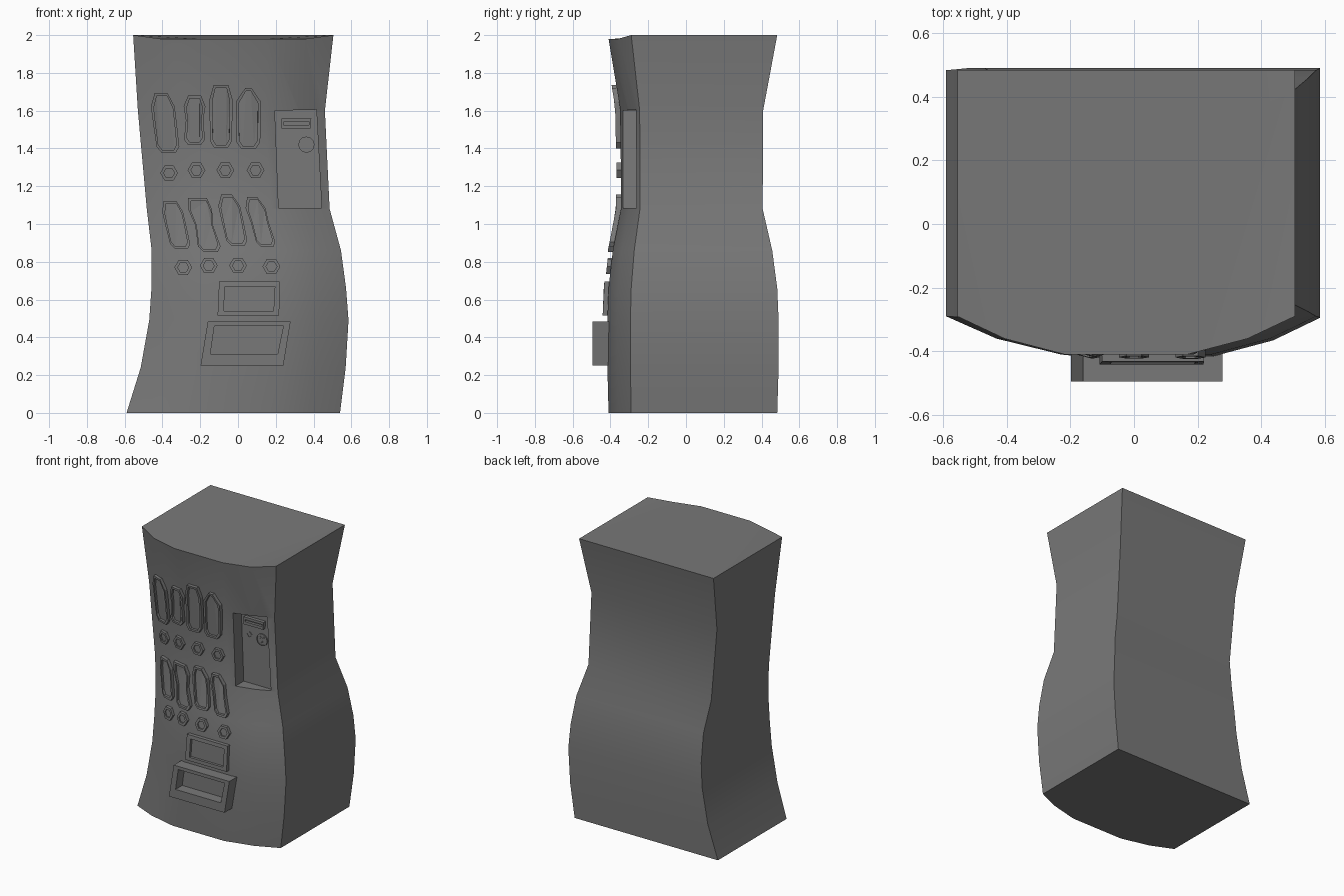
import bpy, bmesh, math

cube = bpy.data.objects.get("Cube")
if cube:
    bpy.data.objects.remove(cube, do_unlink=True)

GREY = (0.19, 0.19, 0.19, 1.0)
grey = bpy.data.materials.new("grey_metal")
grey.use_nodes = True
grey.diffuse_color = GREY
grey.node_tree.nodes["Principled BSDF"].inputs["Base Color"].default_value = GREY

# Body levels: height, left edge, right edge, depth scale
LEVELS = [(0, -.59, .54, 1), (.24, -.515, .57, 1.015), (.49, -.47, .585, 1.015),
          (.66, -.458, .572, 1), (.86, -.457, .545, .945), (1.08, -.483, .485, .84),
          (1.6, -.53, .46, .845), (2, -.555, .505, 1)]
# Bowed front, from the middle to the corner: sideways fraction, depth
BOW = [(0, -.41), (.36, -.41), (.72, -.36), (1, -.29)]
BACK = .483
RECESS_Y = -.242


def lerp_rows(rows, t):
    """Interpolate the columns of a table by its first column."""
    for a, b in zip(rows, rows[1:]):
        if t <= b[0]:
            break
    f = (t - a[0]) / (b[0] - a[0])
    return [p + (q - p) * f for p, q in zip(a[1:], b[1:])]


def front_y(x, z):
    left, right, depth = lerp_rows(LEVELS, z)
    u = abs(2 * x - left - right) / (right - left)
    return lerp_rows(BOW, min(u, 1))[0] * depth


def recess_y(x, z):
    return RECESS_Y


def make(name, rings):
    """Loft closed rings and cap both ends."""
    bm = bmesh.new()
    loops = [[bm.verts.new(p) for p in ring] for ring in rings]
    n = len(loops[0])
    for a, b in zip(loops, loops[1:]):
        for i in range(n):
            j = (i + 1) % n
            bm.faces.new((a[i], a[j], b[j], b[i]))
    bm.faces.new(loops[0])
    bm.faces.new(loops[-1])
    bmesh.ops.triangulate(bm, faces=bm.faces)
    bmesh.ops.recalc_face_normals(bm, faces=bm.faces)
    mesh = bpy.data.meshes.new(name)
    bm.to_mesh(mesh)
    bm.free()
    mesh.materials.append(grey)
    obj = bpy.data.objects.new(name, mesh)
    bpy.context.collection.objects.link(obj)
    return obj


def frame(name, outer, inner, rise, floor, surface=front_y):
    """Raised rim following a surface, with a sunken panel inside it."""
    def ring(points, h):
        return [(x, surface(x, z) - h, z) for x, z in points]
    return make(name, [ring(outer, -.02), ring(outer, rise),
                       ring(inner, rise), ring(inner, floor)])


def shrink(points, margin):
    cx = sum(p[0] for p in points) / len(points)
    cz = sum(p[1] for p in points) / len(points)
    w = max(abs(p[0] - cx) for p in points)
    h = max(abs(p[1] - cz) for p in points)
    return [(cx + (x - cx) * (1 - margin / w), cz + (z - cz) * (1 - margin / h))
            for x, z in points]


def polygon(x, z, r, sides):
    return [(x + r * math.cos(math.tau * i / sides), z + r * math.sin(math.tau * i / sides))
            for i in range(sides)]


# Warped cabinet
outline = [(-1, BACK), (1, BACK)] + BOW[:0:-1] + [(-u, v) for u, v in BOW[1:]]
rings = []
for z, left, right, depth in LEVELS:
    mid, half = (left + right) / 2, (right - left) / 2
    rings.append([(mid + half * u, v * depth,
                   z - (.02 if z == 2 and v < -.3 else 0)) for u, v in outline])
cabinet = make("cabinet", rings)

# Coin recess cut into the front
opening = [(.195, 1.6), (.415, 1.605), (.443, 1.085), (.215, 1.085)]
cutter = make("recess_cutter", [[(x, y, z) for x, z in opening] for y in (-.6, RECESS_Y)])
cutter.hide_render = True
cut = cabinet.modifiers.new("recess", "BOOLEAN")
cut.operation, cut.solver, cut.object = "DIFFERENCE", "EXACT", cutter
bpy.context.view_layer.objects.active = cabinet
cabinet.select_set(True)
bpy.ops.object.modifier_apply(modifier=cut.name)
bpy.data.objects.remove(cutter, do_unlink=True)
bpy.ops.object.shade_smooth_by_angle(angle=math.radians(30))

# Drink windows: x, z, width, height, lean, top width, waist width
DRINKS = [(-.387, 1.535, .125, .315, .02, .55, 1), (-.23, 1.55, .115, .26, .0, .6, .8),
          (-.09, 1.57, .12, .33, .0, .65, 1), (.055, 1.56, .13, .32, .0, .25, 1),
          (-.33, .995, .11, .255, .03, .6, 1), (-.18, .995, .125, .285, .035, .8, .75),
          (-.03, 1.02, .115, .27, .03, .5, 1), (.115, 1.01, .105, .265, .04, .5, .9)]
for i, (x, z, w, h, lean, top, waist) in enumerate(DRINKS):
    side = [(.3, -.5), (.48, -.4), (.5 * waist, 0), (.5, .28), (.5 * top, .5)]
    shape = side + [(-u, v) for u, v in reversed(side)]
    outer = [(x + w * u - lean * v * 2, z + h * v) for u, v in shape]
    frame(f"drink_window_{i + 1}", outer, shrink(outer, .015), .026, .008)

# Hexagonal selection buttons
BUTTONS = [(-.365, 1.27), (-.22, 1.285), (-.067, 1.285), (.093, 1.285),
           (-.29, .77), (-.155, .78), (0, .78), (.177, .775)]
for i, (x, z) in enumerate(BUTTONS):
    frame(f"button_{i + 1}", polygon(x, z, .047, 6), polygon(x, z, .029, 6), .022, .012)

# Display panel and delivery tray
frame("display_panel", [(-.1, .695), (.22, .695), (.218, .515), (-.108, .515)],
      [(-.07, .67), (.195, .67), (.188, .54), (-.075, .54)], .026, .008)
frame("delivery_tray", [(-.16, .483), (.278, .483), (.24, .25), (-.198, .25)],
      [(-.125, .46), (.24, .46), (.21, .313), (-.146, .313)], .105, .03,
      lambda x, z: -.39)

# Fittings on the recess floor
slot = [(.23, 1.558), (.388, 1.558), (.383, 1.505), (.23, 1.505)]
frame("note_slot", slot, [(.24, 1.54), (.378, 1.54), (.376, 1.525), (.24, 1.525)],
      .024, .005, recess_y)
dial = polygon(.362, 1.42, .043, 12)
frame("coin_plate", dial, shrink(dial, .005), .008, .004, recess_y)
for i, (x, z) in enumerate([(.35, 1.435), (.375, 1.435), (.362, 1.405)]):
    knob = polygon(x, z, .009, 4)
    frame(f"coin_stud_{i + 1}", knob, shrink(knob, .003), .008, .006, recess_y)
lock = polygon(.262, 1.432, .021, 4)
frame("lock", lock, shrink(lock, .004), .006, .004, recess_y)
